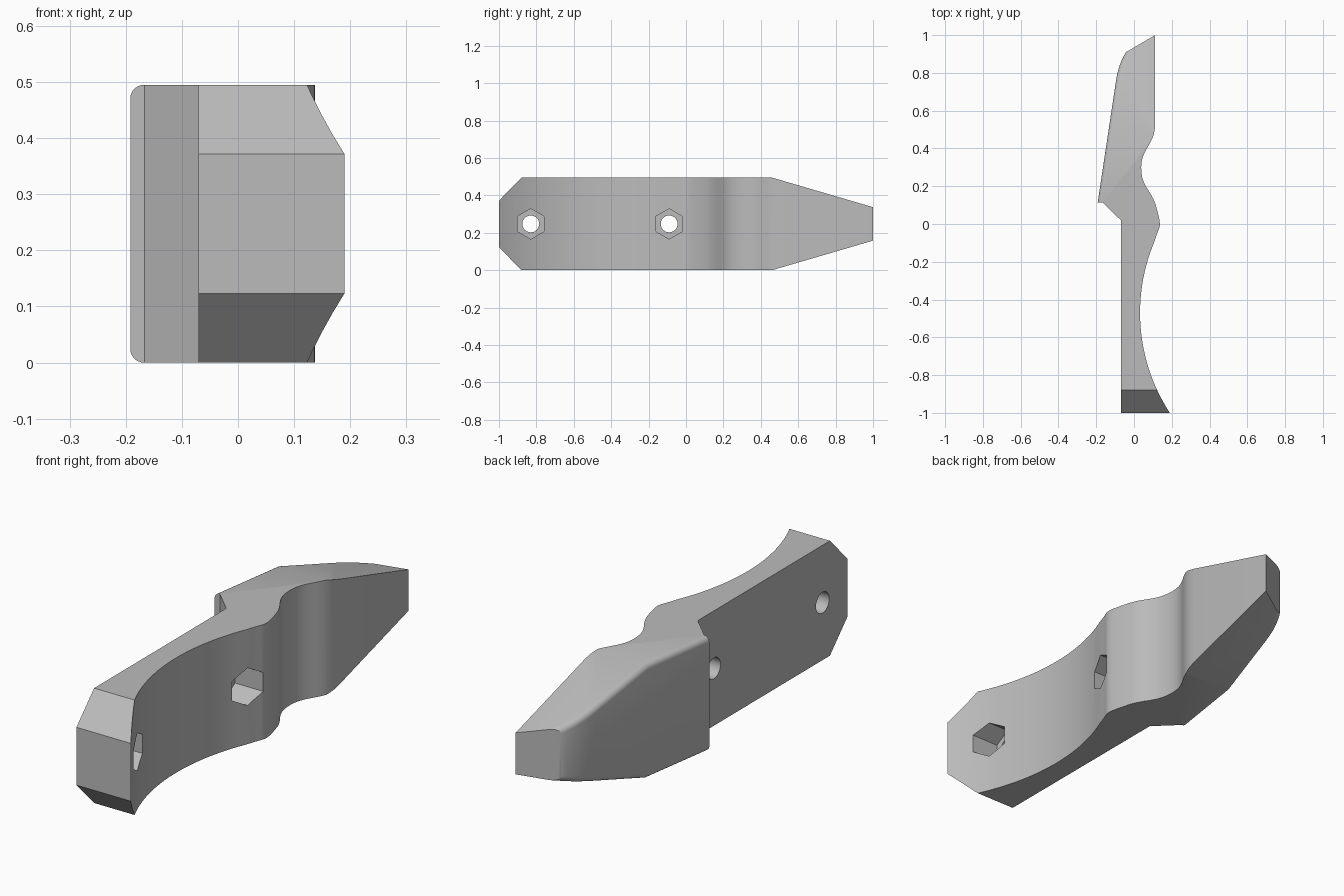
import bpy, bmesh, math
from mathutils import Vector
from mathutils.geometry import interpolate_bezier

cube = bpy.data.objects.get("Cube")
if cube:
    bpy.data.objects.remove(cube)

HEIGHT = 0.495
MID = HEIGHT / 2

# Single flat grey
grey = bpy.data.materials.new("light grey")
grey.use_nodes = True
colour = (0.5, 0.5, 0.5, 1)
grey.diffuse_color = colour
grey.node_tree.nodes["Principled BSDF"].inputs["Base Color"].default_value = colour


def bezier(a, b, c, d, count):
    """Smooth run of outline points from a to d."""
    pts = interpolate_bezier(*(Vector((*p, 0)) for p in (a, b, c, d)), count)
    return [(p.x, p.y) for p in pts]


def grip_arc(y_start, y_end, steps):
    """Shallow circular hollow of the finger side."""
    radius, cx, cy = 0.97, 1.002, -0.47
    ys = [y_start + (y_end - y_start) * i / steps for i in range(steps + 1)]
    return [(cx - math.sqrt(radius ** 2 - (y - cy) ** 2), y) for y in ys]


# Outline seen from above
outline = [(-0.07, -1), (-0.07, 0.02), (-0.167, 0.115), (-0.192, 0.115)]
outline += bezier((-0.095, 0.76), (-0.086, 0.82), (-0.068, 0.87), (-0.042, 0.91), 7)
outline += [(0.112, 1.0)]
outline += bezier((0.112, 0.53), (0.112, 0.42), (0.038, 0.40), (0.038, 0.30), 12)
outline += bezier((0.038, 0.30), (0.038, 0.20), (0.085, 0.185), (0.112, 0.11), 10)[1:]
outline += bezier((0.112, 0.11), (0.150, -0.02), (0.138, -0.005), (0.119, -0.06), 10)[1:]
outline += grip_arc(-0.06, -1.0, 28)[1:]

# Body: extruded outline
bm = bmesh.new()
base = bm.faces.new([bm.verts.new((x, y, 0)) for x, y in outline])
extruded = bmesh.ops.extrude_face_region(bm, geom=[base], use_keep_orig=True)
bmesh.ops.translate(bm, vec=(0, 0, HEIGHT),
                    verts=[g for g in extruded["geom"] if isinstance(g, bmesh.types.BMVert)])
bmesh.ops.recalc_face_normals(bm, faces=bm.faces)

# Chamfered front end and tapered blade, above and below
for y, run, drop in ((-0.88, -0.12, 0.123), (0.46, 0.54, 0.158)):
    for side in (1, -1):
        normal = Vector((0, drop * math.copysign(1, run), side * abs(run))).normalized()
        cut = bmesh.ops.bisect_plane(
            bm, geom=bm.verts[:] + bm.edges[:] + bm.faces[:], dist=1e-5,
            plane_co=(0, y, MID + side * MID), plane_no=normal, clear_outer=True)
        rim = [e for e in bm.edges if e.is_boundary]
        bmesh.ops.holes_fill(bm, edges=rim, sides=0)
bmesh.ops.recalc_face_normals(bm, faces=bm.faces)


# Rounded outer edges of the blade
def is_blade_side(f):
    return f.normal.x < -0.75 and f.calc_center_median().y > 0.12


bm.normal_update()
rounded = [e for e in bm.edges if len(e.link_faces) == 2
           and any(is_blade_side(f) for f in e.link_faces)
           and any(abs(f.normal.z) > 0.8 for f in e.link_faces)]
bmesh.ops.bevel(bm, geom=rounded, offset=0.024, segments=6, profile=0.5,
                affect='EDGES', clamp_overlap=True)
bmesh.ops.recalc_face_normals(bm, faces=bm.faces)

mesh = bpy.data.meshes.new("handle_body")
bm.to_mesh(mesh)
bm.free()
mesh.materials.append(grey)
body = bpy.data.objects.new("handle_body", mesh)
bpy.context.collection.objects.link(body)


def drill(name, sides, radius, x0, x1, y):
    """Cut a prism-shaped hole along x, one corner pointing up."""
    bpy.ops.mesh.primitive_cylinder_add(
        vertices=sides, radius=radius, depth=x1 - x0,
        location=((x0 + x1) / 2, y, MID), rotation=(0, math.pi / 2, 0))
    cutter = bpy.context.object
    cutter.name = name
    cutter.hide_render = True
    # Turn the section so that a corner lies on the vertical axis
    for v in cutter.data.vertices:
        v.co.x, v.co.y = v.co.y, -v.co.x
    cutter.data.materials.append(grey)
    mod = body.modifiers.new(name, 'BOOLEAN')
    mod.operation, mod.solver, mod.object = 'DIFFERENCE', 'EXACT', cutter
    return cutter


# Bolt holes with hexagonal nut pockets
cutters = []
for label, y in (("front", -0.83), ("middle", -0.09)):
    # Cylinder corners start on one local axis; pick the vertical one
    cutters.append(drill(label + "_bolt_hole", 32, 0.045, -0.3, 0.3, y))
    pocket = drill(label + "_nut_pocket", 6, 0.081, 0.0, 0.4, y)
    top = max(v.co.x for v in pocket.data.vertices)
    if top < 0.08:
        for v in pocket.data.vertices:
            v.co.x, v.co.y = v.co.y, -v.co.x
    cutters.append(pocket)

bpy.ops.object.select_all(action='DESELECT')
body.select_set(True)
bpy.context.view_layer.objects.active = body
for mod in list(body.modifiers):
    bpy.ops.object.modifier_apply(modifier=mod.name)
for cutter in cutters:
    bpy.data.objects.remove(cutter)
bpy.ops.object.shade_smooth_by_angle(angle=math.radians(30))
